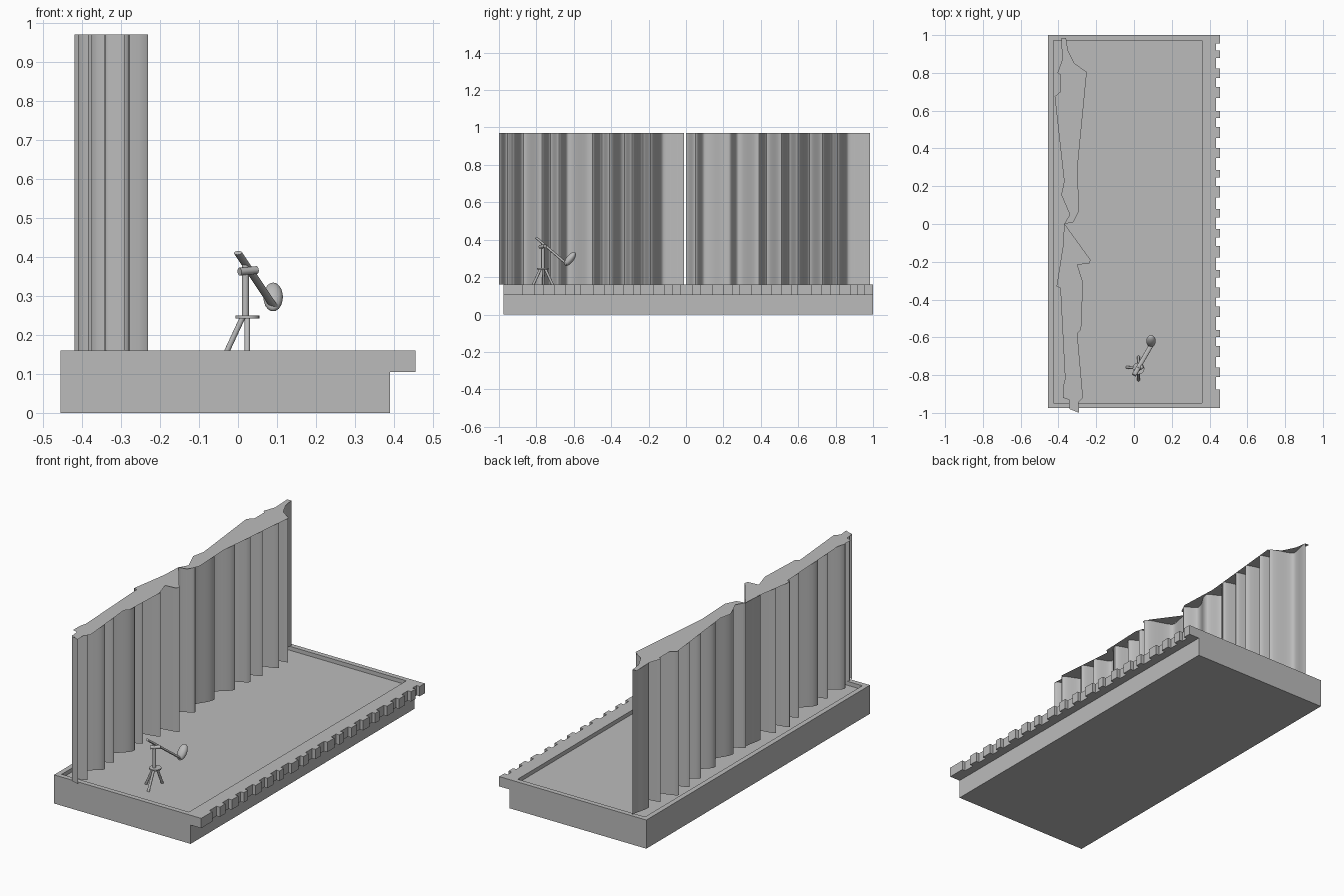
import bpy, bmesh, math
from mathutils import Vector, Matrix

if "Cube" in bpy.data.objects:
    bpy.data.objects.remove(bpy.data.objects["Cube"])

grey = bpy.data.materials.new("stone_grey")
grey.use_nodes = True
grey.diffuse_color = (0.5, 0.5, 0.5, 1)
grey.node_tree.nodes["Principled BSDF"].inputs["Base Color"].default_value = (0.5, 0.5, 0.5, 1)


def finish(bm, name, smooth=False):
    me = bpy.data.meshes.new(name)
    bm.to_mesh(me)
    bm.free()
    ob = bpy.data.objects.new(name, me)
    bpy.context.collection.objects.link(ob)
    me.materials.append(grey)
    if smooth:
        bpy.ops.object.select_all(action='DESELECT')
        ob.select_set(True)
        bpy.context.view_layer.objects.active = ob
        bpy.ops.object.shade_smooth_by_angle(angle=math.radians(40))


def add_box(bm, lo, hi):
    lo, hi = Vector(lo), Vector(hi)
    m = Matrix.Translation((lo + hi) / 2) @ Matrix.Diagonal((*(hi - lo), 1))
    bmesh.ops.create_cube(bm, size=1, matrix=m)


def rod(name, a, b, r, flat=1):
    # Cylinder from a to b; flat squashes its upright thickness
    a, b = Vector(a), Vector(b)
    bm = bmesh.new()
    m = (Matrix.Translation((a + b) / 2) @ (b - a).to_track_quat('Z', 'Y').to_matrix().to_4x4()
         @ Matrix.Diagonal((1, flat, 1, 1)))
    bmesh.ops.create_cone(bm, cap_ends=True, segments=20, radius1=r, radius2=r,
                          depth=(b - a).length, matrix=m)
    finish(bm, name, True)


def lerp(pts, y):
    # Edge position x at a given y along (y, x) points
    for (y0, x0), (y1, x1) in zip(pts, pts[1:]):
        if y <= y1:
            return x0 + (x1 - x0) * max(0, (y - y0) / (y1 - y0))
    return pts[-1][1]


def new_verts(result):
    return [g for g in result["geom"] if isinstance(g, bmesh.types.BMVert)]


# Platform: stepped profile along y, with a shallow recess in the top
FRONT, BACK, TOP, LIP = -0.975, 1.0, 0.16, 0.105
SIDE, EDGE, DEPTH = 0.455, 0.435, 0.022
bm = bmesh.new()
profile = [(-SIDE, 0), (0.39, 0), (0.39, LIP), (EDGE, LIP), (EDGE, TOP), (-SIDE, TOP)]
end = bm.faces.new([bm.verts.new((x, FRONT, z)) for x, z in profile])
solid = bmesh.ops.extrude_face_region(bm, geom=[end])
bmesh.ops.translate(bm, vec=(0, BACK - FRONT, 0), verts=new_verts(solid))
bmesh.ops.recalc_face_normals(bm, faces=bm.faces)
floor = max(bm.faces, key=lambda f: f.calc_center_median().z)
bmesh.ops.inset_region(bm, faces=[floor], thickness=0.028, use_even_offset=True)
for v in floor.verts:
    if v.co.x > 0:
        v.co.x = 0.36
walls = bmesh.ops.extrude_face_region(bm, geom=[floor])
bmesh.ops.translate(bm, vec=(0, 0, -DEPTH), verts=new_verts(walls))
if floor.is_valid:
    bmesh.ops.delete(bm, geom=[floor], context='FACES_ONLY')
finish(bm, "platform")

# Notched edge
bm = bmesh.new()
add_box(bm, (EDGE, FRONT, LIP), (SIDE, -0.875, TOP))
add_box(bm, (EDGE, 0.955, LIP), (SIDE, BACK, TOP))
for i in range(17):
    y = -0.81 + i * 0.1055
    add_box(bm, (EDGE, y, LIP), (SIDE, y + 0.05 + 0.012 * math.sin(i * 2.3), TOP))
finish(bm, "edge_teeth")

# Curtain: two halves, each a folded sheet under a flat irregular cap
HEIGHT = 0.97
halves = {
    "front_curtain": (
        [(-0.98, -.34), (-.93, -.345), (-.92, -.375), (-.86, -.375), (-.82, -.365),
         (-.34, -.39), (-.33, -.41), (-.11, -.375), (0, -.37)],
        [(-1, -.29), (-.945, -.295), (-.92, -.27), (-.58, -.3), (-.56, -.28), (-.32, -.315),
         (-.31, -.27), (-.215, -.3), (-.21, -.235), (-.19, -.23), (-.01, -.36)],
        [-.98, -1, -.955, -.93, -.87, -.77, -.725, -.68, -.63, -.5, -.45, -.41, -.33,
         -.29, -.23, -.19, -.12, -.01]),
    "back_curtain": (
        [(0, -.37), (.05, -.34), (.155, -.385), (.225, -.37), (.675, -.42), (.7, -.39),
         (.79, -.39), (.8, -.405), (.87, -.38), (.985, -.385)],
        [(.01, -.32), (.07, -.29), (.11, -.32), (.29, -.3), (.805, -.25), (.85, -.315),
         (.92, -.35), (.985, -.36)],
        [0, .05, .1, .23, .28, .39, .43, .51, .55, .6, .66, .73, .78, .81, .87, .985]),
}
for name, (left, right, folds) in halves.items():
    bm = bmesh.new()
    bm.faces.new([bm.verts.new((x, y, HEIGHT)) for y, x in right + left[::-1]])
    bmesh.ops.triangulate(bm, faces=bm.faces)
    for f in bm.faces:
        if f.normal.z < 0:
            f.normal_flip()
    finish(bm, name + "_cap")

    bm = bmesh.new()
    turns = [(y, lerp(right if i % 2 else left, y)) for i, y in enumerate(folds)]
    path = []
    for (y0, x0), (y1, x1) in zip(turns, turns[1:]):
        for k in range(8):
            t = k / 8
            path.append((x0 + (x1 - x0) * (1 - math.cos(math.pi * t)) / 2, y0 + (y1 - y0) * t))
    path.append(turns[-1][::-1])
    rows = [[bm.verts.new((x, y, z)) for x, y in path] for z in (TOP, HEIGHT)]
    for i in range(len(path) - 1):
        bm.faces.new((rows[0][i], rows[0][i + 1], rows[1][i + 1], rows[1][i]))
    finish(bm, name + "_folds", True)

# Tripod stand
cx, cy = 0.024, -0.765
for i, ang in enumerate((174, 270, 90)):
    a = math.radians(ang)
    c, s = math.cos(a), math.sin(a)
    rod(f"tripod_leg_{i + 1}", (cx + 0.012 * c, cy + 0.012 * s, 0.245),
        (cx + 0.062 * c, cy + 0.062 * s, TOP - DEPTH), 0.007)
rod("tripod_plate", (cx, cy, 0.242), (cx, cy, 0.249), 0.031)
rod("tripod_post", (cx - 0.005, cy, 0.245), (cx - 0.005, cy, 0.383), 0.009)
rod("pivot", (cx - 0.02, cy - 0.015, 0.362), (cx + 0.024, cy + 0.012, 0.366), 0.01)

# Flat tilting arm and oval head
rod("arm", (0.0, -0.80, 0.41), (0.095, -0.635, 0.268), 0.012, flat=0.5)
bm = bmesh.new()
bmesh.ops.create_uvsphere(bm, u_segments=24, v_segments=14, radius=1,
                          matrix=Matrix.Translation((0.09, -0.62, 0.297))
                          @ Matrix.Rotation(math.radians(-38), 4, 'X')
                          @ Matrix.Diagonal((0.025, 0.02, 0.044, 1)))
finish(bm, "oval_head", True)
